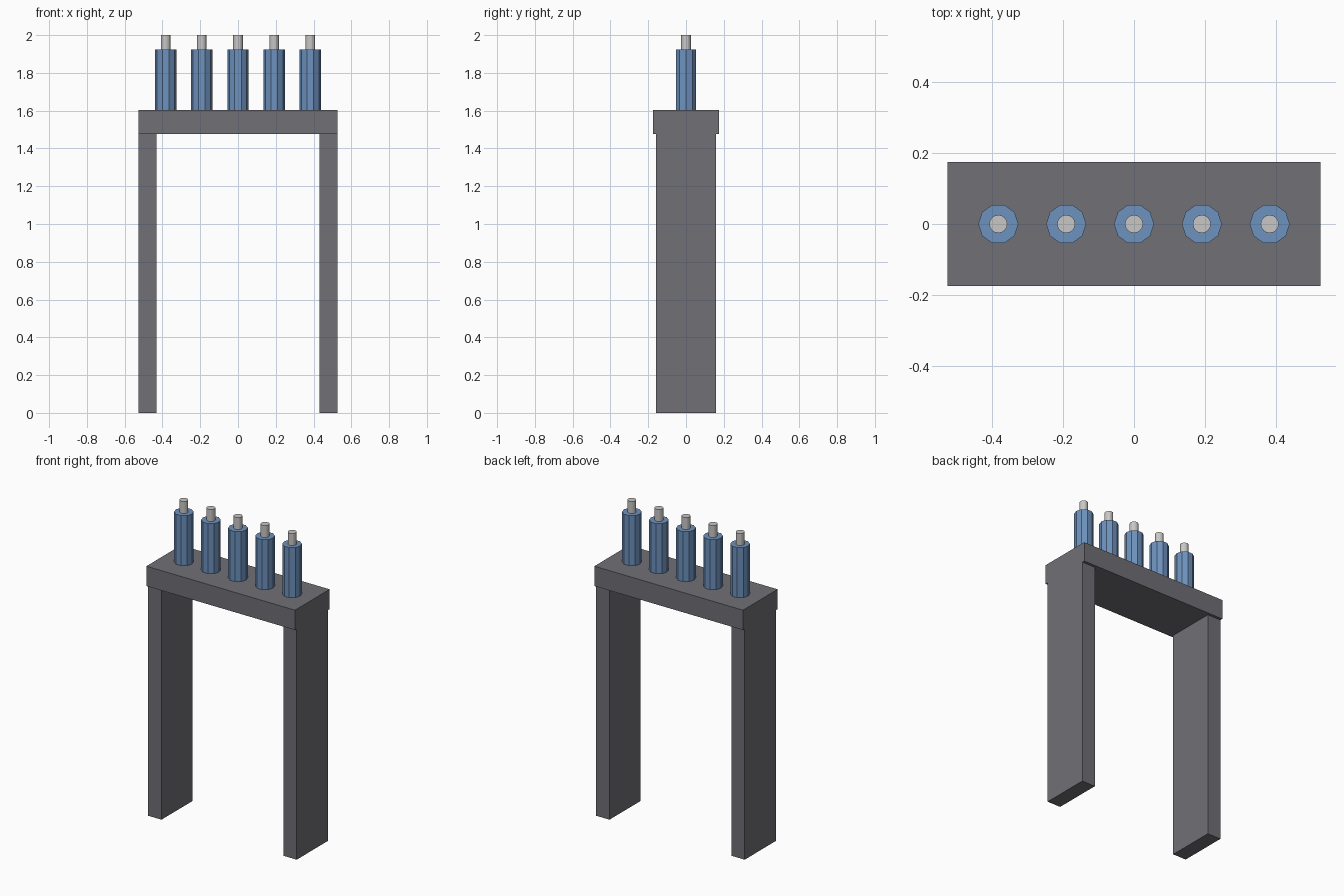
import bpy
import bmesh
from mathutils import Matrix

default = bpy.data.objects.get("Cube")
if default:
    bpy.data.objects.remove(default, do_unlink=True)


def make_material(name, color):
    mat = bpy.data.materials.new(name)
    mat.use_nodes = True
    mat.diffuse_color = color
    mat.node_tree.nodes["Principled BSDF"].inputs["Base Color"].default_value = color
    return mat


def add_object(name, bm, mat):
    mesh = bpy.data.meshes.new(name)
    bm.to_mesh(mesh)
    bm.free()
    mesh.materials.append(mat)
    obj = bpy.data.objects.new(name, mesh)
    bpy.context.collection.objects.link(obj)
    return obj


def add_box(name, mat, center, size):
    bm = bmesh.new()
    matrix = Matrix.Translation(center) @ Matrix.Diagonal((*size, 1))
    bmesh.ops.create_cube(bm, size=1, matrix=matrix)
    return add_object(name, bm, mat)


def add_prism(name, mat, x, radius, bottom, top, sides):
    bm = bmesh.new()
    bmesh.ops.create_cone(bm, cap_ends=True, segments=sides, radius1=radius,
                          radius2=radius, depth=top - bottom,
                          matrix=Matrix.Translation((x, 0, (bottom + top) / 2))
                          @ Matrix.Rotation(1.5707963, 4, "Z"))
    return add_object(name, bm, mat)


dark_grey = make_material("dark grey", (0.16, 0.162, 0.182, 1))
blue = make_material("steel blue", (0.155, 0.287, 0.515, 1))
pale_metal = make_material("pale metal", (0.58, 0.575, 0.56, 1))

HALF_LENGTH = 0.526
BEAM_BOTTOM, BEAM_TOP = 1.476, 1.603
LEG_WIDTH = 0.095

# Crossbeam, with the legs flush at its ends
add_box("crossbeam", dark_grey, (0, 0, (BEAM_BOTTOM + BEAM_TOP) / 2),
        (2 * HALF_LENGTH, 0.35, BEAM_TOP - BEAM_BOTTOM))
for side, label in ((1, "left"), (-1, "right")):
    add_box(f"{label}_leg", dark_grey,
            (side * (HALF_LENGTH - LEG_WIDTH / 2), 0, BEAM_BOTTOM / 2),
            (LEG_WIDTH, 0.315, BEAM_BOTTOM))

# Row of ten-sided insulators, each with a metal pin
for i in range(5):
    x = (i - 2) * 0.1915
    add_prism(f"insulator_{i + 1}", blue, x, 0.0567, BEAM_TOP, 1.923, 10)
    add_prism(f"pin_{i + 1}", pale_metal, x, 0.0255, 1.923, 2.0, 16)
